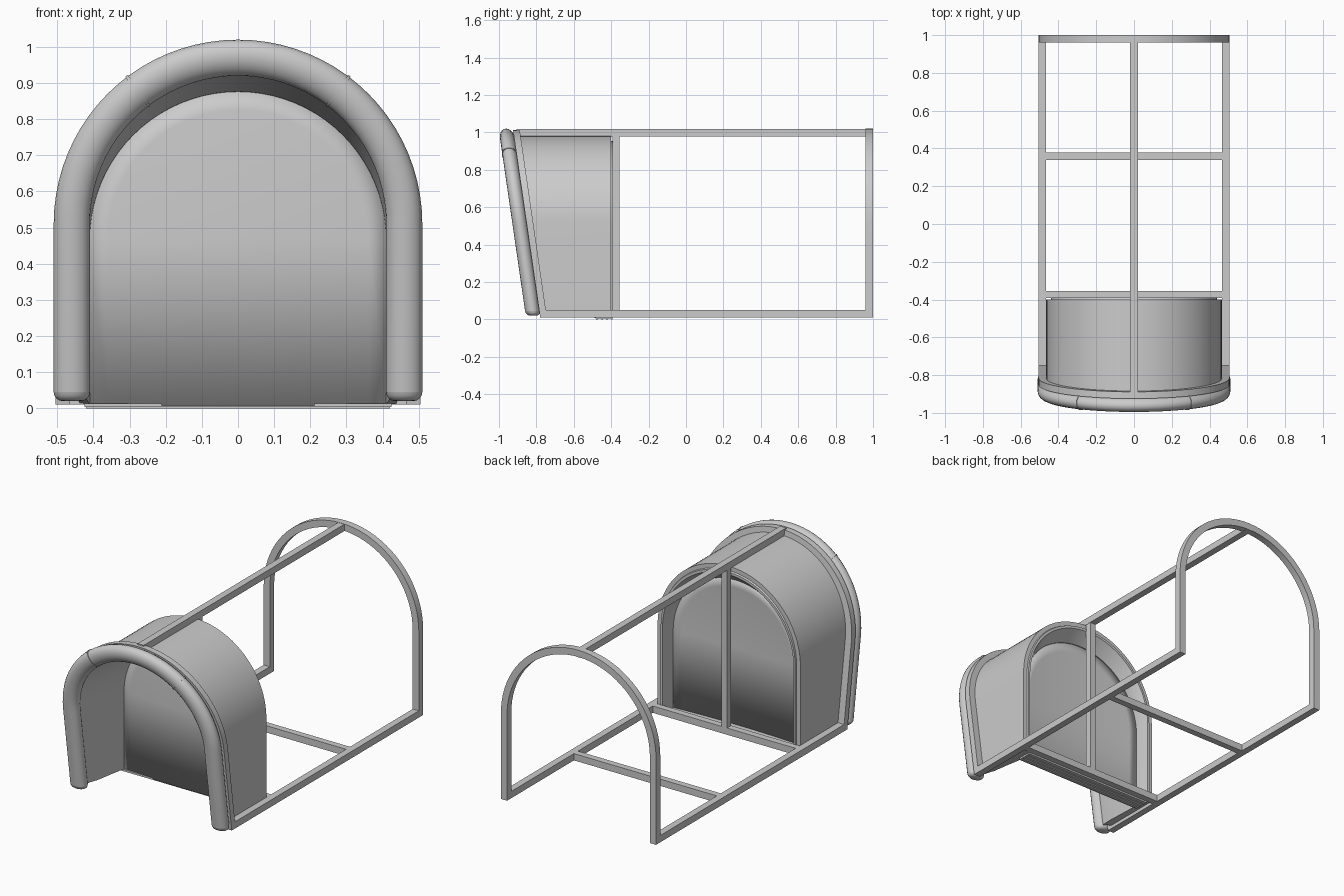
import bpy, bmesh
from math import sin, cos, pi, radians

if "Cube" in bpy.data.objects:
    bpy.data.objects.remove(bpy.data.objects["Cube"])

SLOPE = 0.145   # forward lean of the front opening


def finish(name, bm, smooth=True):
    bmesh.ops.remove_doubles(bm, verts=bm.verts, dist=1e-5)
    bmesh.ops.recalc_face_normals(bm, faces=bm.faces)
    me = bpy.data.meshes.new(name)
    bm.to_mesh(me)
    bm.free()
    ob = bpy.data.objects.new(name, me)
    bpy.context.collection.objects.link(ob)
    if smooth:
        me.shade_smooth()
        me.set_sharp_from_angle(angle=radians(35))
    return ob


def arch_points(r, spring, base, y0, lean, n=40, a0=0, a1=pi, legs=True):
    """Upright arch: two legs and a half circle, leaning forward with height."""
    pts = [(r * cos(a0 + (a1 - a0) * i / n), spring + r * sin(a0 + (a1 - a0) * i / n))
           for i in range(n + 1)]
    if legs:
        pts = [(r, base)] + pts + [(-r, base)]
    return [(x, y0 - lean * z, z) for x, z in pts]


def arch_loft(name, profile, closed=True, **kw):
    """Skin neighbouring arches; each profile entry is (r, spring, base, y0, lean)."""
    bm = bmesh.new()
    rows = [[bm.verts.new(p) for p in arch_points(*e, **kw)] for e in profile]
    n = len(rows)
    for i in range(n if closed else n - 1):
        a, b = rows[i], rows[(i + 1) % n]
        for j in range(len(a) - 1):
            bm.faces.new((a[j], a[j + 1], b[j + 1], b[j]))
    if closed:
        bm.faces.new([r[0] for r in rows])
        bm.faces.new([r[-1] for r in rows])
    return finish(name, bm)


def box(name, x0, x1, y0, y1, z0, z1):
    bm = bmesh.new()
    bmesh.ops.create_cube(bm, size=1)
    for v in bm.verts:
        v.co = ((x0 + x1) / 2 + v.co.x * (x1 - x0),
                (y0 + y1) / 2 + v.co.y * (y1 - y0),
                (z0 + z1) / 2 + v.co.z * (z1 - z0))
    return finish(name, bm, False)


def arch_bar(name, y_front, y_back, lean, top):
    s = top - 0.505
    return arch_loft(name, [(0.505, s, 0.01, y_front, lean), (0.505, s, 0.01, y_back, lean),
                            (0.465, s, 0.01, y_back, lean), (0.465, s, 0.01, y_front, lean)])


def lip_profile(grow=0.0, n=20):
    out = []
    for i in range(n):
        a = 2 * pi * i / n
        out.append((0.46 + (0.05 + grow) * cos(a), 0.51, 0.02,
                    -0.814 + (0.04 + grow) * sin(a), SLOPE))
    return out


# Frame arches
arch_bar("rear_arch", 0.96, 1.0, 0, 1.02)
arch_bar("front_arch", -0.778, -0.742, SLOPE, 1.012)

# Straight frame bars
for side, s in (("left", -1), ("right", 1)):
    xs = sorted((s * 0.465, s * 0.505))
    box(side + "_bottom_rail", *xs, -0.77, 1.0, 0.01, 0.05)
box("top_rail", -0.02, 0.02, -0.905, 1.0, 0.978, 1.018)
box("middle_crossbar", -0.47, 0.47, 0.34, 0.378, 0.01, 0.05)
box("front_crossbar", -0.47, 0.47, -0.393, -0.355, 0.01, 0.05)
box("centre_post", -0.019, 0.019, -0.393, -0.355, 0.04, 0.985)

# Tunnel shell: outer skin, rear rim, recess and inner lining
arch_loft("tunnel_shell", [
    (0.465, 0.515, 0.03, -0.745, SLOPE),
    (0.465, 0.515, 0.03, -0.40, 0),
    (0.44, 0.515, 0.02, -0.40, 0),
    (0.438, 0.513, 0.012, -0.39, 0),
    (0.426, 0.51, 0.012, -0.39, 0),
    (0.41, 0.465, 0.012, -0.46, 0),
    (0.41, 0.467, 0.012, -0.485, 0),
    (0.416, 0.485, 0.02, -0.58, 0.04),
    (0.422, 0.50, 0.03, -0.70, 0.10),
    (0.435, 0.51, 0.04, -0.785, SLOPE),
])

# Padded lip with rounded ends
lip = arch_loft("padded_lip", lip_profile())
bev = lip.modifiers.new("round_ends", "BEVEL")
bev.width, bev.segments = 0.025, 4
bev.limit_method, bev.angle_limit = "ANGLE", radians(60)

# Stitched seams across the lip
for side, mid in (("right", 53), ("left", 127)):
    arch_loft(side + "_lip_seam", lip_profile(0.003), n=2, legs=False,
              a0=radians(mid - 0.5), a1=radians(mid + 0.5))

# Back panel, gently pillowed towards the front
panel = arch_loft("back_panel", [
    (0.412 * k / 8, 0.465, 0.008, -0.47 - 0.015 * (1 - (k / 8) ** 2), 0)
    for k in range(8, -1, -1)], closed=False)
sol = panel.modifiers.new("thickness", "SOLIDIFY")
sol.thickness, sol.offset = 0.008, 0

# Bottom hem with ribs underneath
box("panel_hem", -0.425, 0.425, -0.485, -0.392, 0.004, 0.014)
for i in range(4):
    y = -0.48 + i * 0.026
    box("hem_rib_%d" % (i + 1), -0.42, 0.42, y, y + 0.01, 0.0, 0.006)
